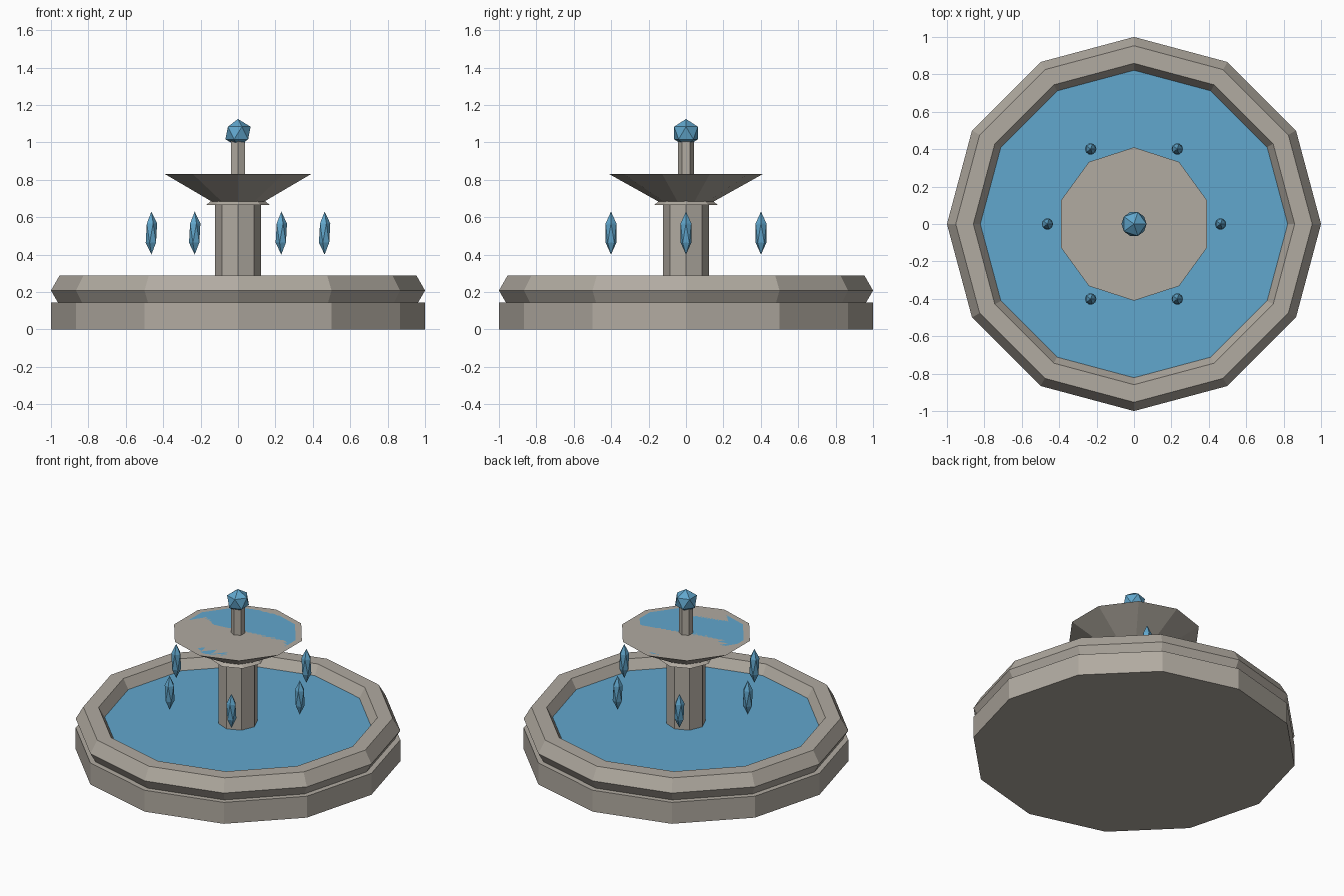
import bpy
import math

if "Cube" in bpy.data.objects:
    bpy.data.objects.remove(bpy.data.objects["Cube"], do_unlink=True)


def material(name, rgb):
    mat = bpy.data.materials.new(name)
    mat.use_nodes = True
    mat.diffuse_color = (*rgb, 1)
    mat.node_tree.nodes["Principled BSDF"].inputs["Base Color"].default_value = (*rgb, 1)
    return mat


stone = material("warm grey stone", (0.44, 0.405, 0.355))
water = material("water blue", (0.12, 0.385, 0.61))


def finish(name, mat):
    obj = bpy.context.object
    obj.name = name
    obj.data.materials.append(mat)
    return obj


def drum(name, mat, sides, r_low, r_high, z_low, z_high):
    """Flat-sided frustum standing between two heights."""
    bpy.ops.mesh.primitive_cone_add(vertices=sides, radius1=r_low, radius2=r_high,
                                    depth=z_high - z_low,
                                    location=(0, 0, (z_low + z_high) / 2))
    return finish(name, mat)


def disc(name, mat, sides, radius, z):
    bpy.ops.mesh.primitive_circle_add(vertices=sides, radius=radius,
                                      fill_type='NGON', location=(0, 0, z))
    return finish(name, mat)


def crystal(name, mat, radius, height, location):
    """Faceted ball, stretched to the given half height."""
    bpy.ops.mesh.primitive_ico_sphere_add(subdivisions=1, radius=1, location=location)
    obj = finish(name, mat)
    obj.scale = (radius, radius, height)
    return obj


# Lower basin with a hexagonal-section rim
drum("basin_base", stone, 12, 1.0, 1.0, 0, 0.145)
bpy.ops.mesh.primitive_torus_add(major_segments=12, minor_segments=6,
                                 major_radius=0.906, minor_radius=0.094,
                                 location=(0, 0, 0.208))
finish("basin_rim", stone)
disc("basin_water", water, 12, 0.825, 0.225)

# Pillar, collar and upper bowl
drum("pillar", stone, 8, 0.122, 0.122, 0.14, 0.67)
drum("pillar_collar", stone, 8, 0.17, 0.14, 0.665, 0.69)
drum("upper_bowl", stone, 10, 0.15, 0.41, 0.685, 0.83)
disc("bowl_water", water, 10, 0.37, 0.83)

# Spout and finial
drum("spout", stone, 6, 0.043, 0.043, 0.82, 1.01)
crystal("finial", water, 0.075, 0.075, (0, 0, 1.05))

# Ring of hanging water drops
for i in range(6):
    a = math.radians(60 * i)
    crystal(f"water_drop_{i + 1}", water, 0.034, 0.115,
            (0.463 * math.cos(a), 0.463 * math.sin(a), 0.515))
